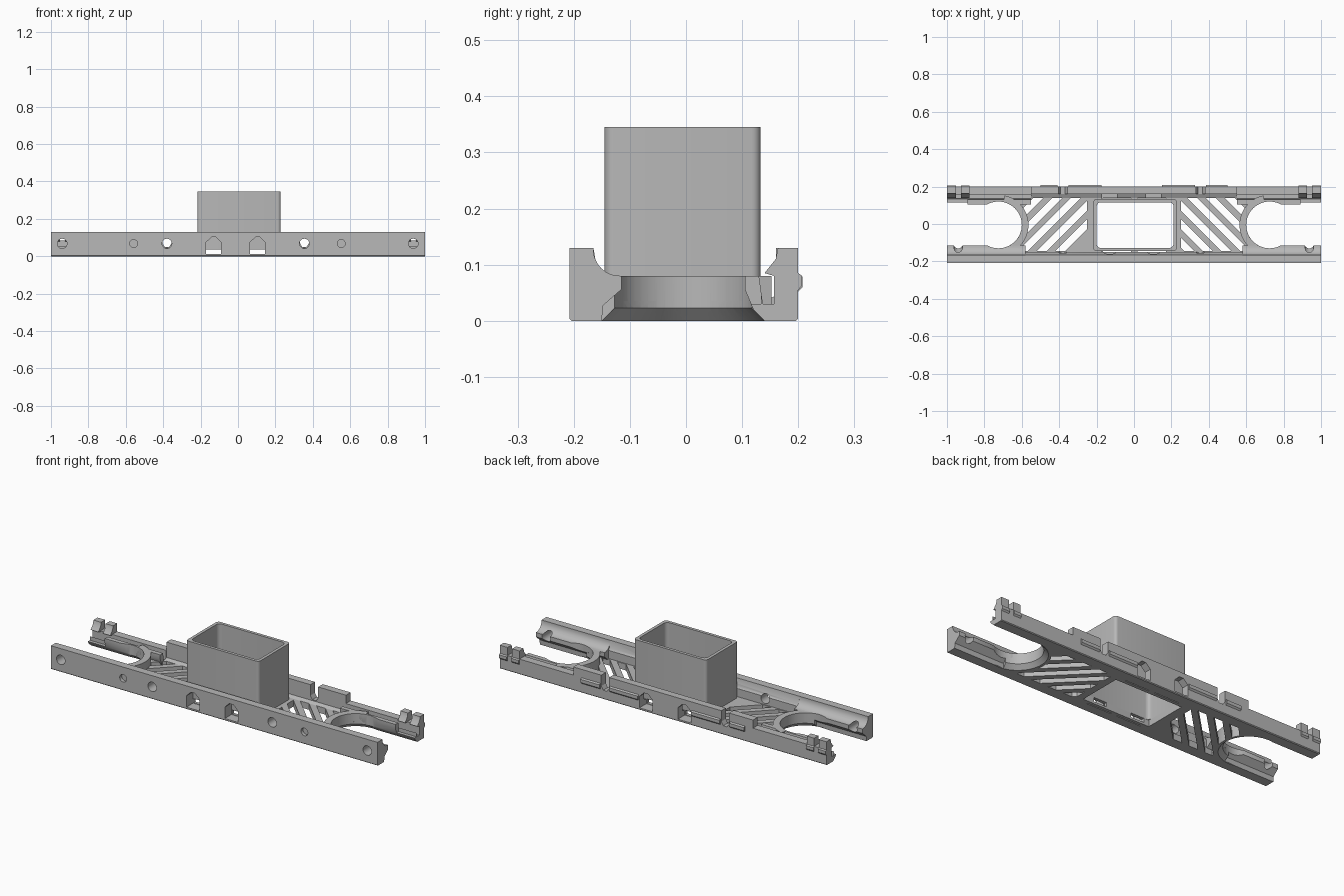
import bpy, bmesh, math
from mathutils import Vector, Matrix

cube = bpy.data.objects.get("Cube")
if cube:
    bpy.data.objects.remove(cube, do_unlink=True)

grey = bpy.data.materials.new("plain grey")
grey.use_nodes = True
GREY = (0.48, 0.48, 0.48, 1)
grey.diffuse_color = GREY
grey.node_tree.nodes["Principled BSDF"].inputs["Base Color"].default_value = GREY


# Shape helpers: each adds a closed solid to a bmesh
def prism(bm, pts, lo, hi, axis):
    def place(a, b, t):
        return {"x": (t, a, b), "y": (a, t, b), "z": (a, b, t)}[axis]
    ends = [[bm.verts.new(place(a, b, t)) for a, b in pts] for t in (lo, hi)]
    n = len(pts)
    faces = [bm.faces.new(e) for e in ends]
    for i in range(n):
        j = (i + 1) % n
        faces.append(bm.faces.new((ends[0][i], ends[0][j], ends[1][j], ends[1][i])))
    bmesh.ops.recalc_face_normals(bm, faces=faces)
    return faces


def block(bm, x0, x1, y0, y1, z0, z1):
    prism(bm, [(x0, y0), (x1, y0), (x1, y1), (x0, y1)], z0, z1, "z")


def circle(cx, cy, r, n=24):
    return [(cx + r * math.cos(2 * math.pi * i / n), cy + r * math.sin(2 * math.pi * i / n))
            for i in range(n)]


def rounded(x0, x1, y0, y1, r, n=5):
    pts = []
    corners = [(x1 - r, y1 - r), (x0 + r, y1 - r), (x0 + r, y0 + r), (x1 - r, y0 + r)]
    for k, (cx, cy) in enumerate(corners):
        for i in range(n + 1):
            a = (k + i / n) * math.pi / 2
            pts.append((cx + r * math.cos(a), cy + r * math.sin(a)))
    return pts


def make(name, bm):
    mesh = bpy.data.meshes.new(name)
    bm.to_mesh(mesh)
    bm.free()
    mesh.materials.append(grey)
    ob = bpy.data.objects.new(name, mesh)
    bpy.context.scene.collection.objects.link(ob)
    return ob


def cut(ob, bm):
    cutter = make("cutter", bm)
    cutter.hide_render = True
    mod = ob.modifiers.new("cut", "BOOLEAN")
    mod.operation, mod.solver, mod.object = "DIFFERENCE", "EXACT", cutter
    mod.use_self = True
    bpy.context.view_layer.objects.active = ob
    bpy.ops.object.modifier_apply(modifier=mod.name)
    bpy.data.objects.remove(cutter, do_unlink=True)


CX, CY, R = 0.725, -0.005, 0.125   # round bay at each end
WINDOWS = (-0.13, 0.105)


def cut_bays(ob):
    bm = bmesh.new()
    for s in (-1, 1):
        prism(bm, circle(s * CX, CY, R, 48), -0.1, 0.2, "z")
    cut(ob, bm)
    # Flared lower rim
    bm = bmesh.new()
    for s in (-1, 1):
        bmesh.ops.create_cone(bm, cap_ends=True, segments=48, radius1=0.158, radius2=0.122,
                              depth=0.036, matrix=Matrix.Translation((s * CX, CY, 0.008)))
    cut(ob, bm)


def cut_windows(ob, y0, y1):
    bm = bmesh.new()
    for x in WINDOWS:
        prism(bm, [(x - .04, .012), (x + .04, .012), (x + .04, .075), (x + .012, .102),
                   (x - .012, .102), (x - .04, .075)], y0, y1, "y")
    cut(ob, bm)


# Front rail: plain wall with a curved inner ledge at both ends
arc = [(-.118 - .047 * math.sin(a), .127 - .047 * math.cos(a))
       for a in [i * math.pi / 16 for i in range(9)]]
ledge = [(-.204, 0), (-.15, 0), (-.148, .027), (-.115, .056), (-.115, .08)] + arc[1:] + [
    (-.165, .13), (-.208, .13), (-.208, .004)]
wall = [(-.204, 0), (-.15, 0), (-.15, .08), (-.158, .09), (-.165, .13), (-.208, .13), (-.208, .004)]
rails = []
for name, pts, x0, x1 in (("front_rail_right", ledge, -1, -.58), ("front_rail_middle", wall, -.58, .58),
                          ("front_rail_left", ledge, .58, 1)):
    bm = bmesh.new()
    prism(bm, pts, x0, x1, "x")
    rail = make(name, bm)
    bm = bmesh.new()
    for x in (-.94, -.38, .355, .937):
        prism(bm, circle(x, .068, .026), -.3, -.1, "y")
    for x in (-.558, .552):
        prism(bm, circle(x, .068, .021), -.3, -.19, "y")
    cut(rail, bm)
    rails.append(rail)
cut_bays(rails[0])
cut_bays(rails[2])
cut_windows(rails[1], -.3, -.1)

# Back rail ends: low grooved strips with a pair of clip posts
groove = [(.196, 0), (.14, 0), (.12, .02), (.105, .056), (.105, .08), (.13, .08), (.137, .03),
          (.157, .03), (.157, .085), (.2, .085), (.2, .004)]
post = [(.2, .045), (.2, .055), (.207, .063), (.207, .08), (.2, .085), (.2, .13), (.164, .13),
        (.16, .11), (.14, .085), (.157, .08), (.157, .045)]
for s, side in ((-1, "right"), (1, "left")):
    bm = bmesh.new()
    prism(bm, groove, min(s * .55, s), max(s * .55, s), "x")
    strip = make("back_rail_" + side, bm)
    cut_bays(strip)
    bm = bmesh.new()
    block(bm, min(s * .89, s * 1.1), max(s * .89, s * 1.1), 0, .134, .03, .2)
    cut(strip, bm)
    bm = bmesh.new()
    for a, b in ((.88, .925), (.953, 1)):
        prism(bm, post, min(s * a, s * b), max(s * a, s * b), "x")
    make("clip_posts_" + side, bm)

# Back rail middle: tall wall with notches and windows
bm = bmesh.new()
prism(bm, [(.196, 0), (.14, 0), (.14, .035), (.16, .045), (.16, .13), (.2, .13), (.2, .004)],
      -.55, .55, "x")
back_wall = make("back_wall", bm)
bm = bmesh.new()
for x in (-.38, .355):
    prism(bm, [(x - .024, .2), (x - .024, .07), (x - .012, .05), (x + .012, .05),
               (x + .024, .07), (x + .024, .2)], .1, .3, "y")
cut(back_wall, bm)
cut_windows(back_wall, .1, .3)

# Snap ribs on the back wall
bm = bmesh.new()
for x0, x1 in ((-.5, -.41), (-.35, -.175), (.15, .325), (.385, .5)):
    prism(bm, [(.198, .05), (.208, .06), (.208, .078), (.198, .085)], x0, x1, "x")
make("snap_ribs", bm)

# Floor plate with mirrored diagonal slots
bm = bmesh.new()
block(bm, -.66, .66, -.155, .15, 0, .035)
floor = make("floor_plate", bm)
cut_bays(floor)
bm = bmesh.new()
for s in (-1, 1):
    for k in range(6):
        slot = bmesh.new()
        prism(slot, rounded(-.3, .3, -.019, .019, .018), -.05, .1, "z")
        c = .15 + .1 * k
        turn = Matrix.Translation((c / 2 + .04, c / 2 - .04 - c / 2 + .04 - .04, 0))
        turn = Matrix.Translation((c, 0, 0)) @ Matrix.Rotation(-math.pi / 4, 4, "Z")
        bmesh.ops.transform(slot, matrix=turn, verts=slot.verts)
        for co, no in (((.25, 0, 0), (-1, 0, 0)), ((.61, 0, 0), (1, 0, 0)),
                       ((0, -.145, 0), (0, -1, 0)), ((0, .145, 0), (0, 1, 0))):
            res = bmesh.ops.bisect_plane(slot, geom=slot.verts[:] + slot.edges[:] + slot.faces[:],
                                         plane_co=co, plane_no=no, clear_outer=True)
            edges = [e for e in res["geom_cut"] if isinstance(e, bmesh.types.BMEdge)]
            if edges:
                bmesh.ops.holes_fill(slot, edges=edges)
        for v in slot.verts:
            v.co.x *= s
        bmesh.ops.recalc_face_normals(slot, faces=slot.faces)
        temp = bpy.data.meshes.new("slot")
        slot.to_mesh(temp)
        slot.free()
        bm.from_mesh(temp)
        bpy.data.meshes.remove(temp)
cut(floor, bm)
# Opening under the bin, thin side gaps and window channels
bm = bmesh.new()
block(bm, -.2, .211, -.128, .116, -.1, .1)
for x0, x1 in ((-.165, -.015), (.02, .17)):
    for y in (-.149, .139):
        block(bm, x0, x1, y - .004, y + .004, -.1, .1)
cut(floor, bm)
bm = bmesh.new()
for x in WINDOWS:
    block(bm, x - .04, x + .04, -.3, .3, .012, .05)
cut(floor, bm)

# Curved rims around the round bays
bm = bmesh.new()
for s in (-1, 1):
    pts = []
    for r, sign in ((R + .036, 1), (R, -1)):
        for i in range(25):
            a = sign * math.radians(-78 + 156 * i / 24)
            pts.append((s * (CX - r * math.cos(a)), CY + r * math.sin(a)))
    prism(bm, pts, .0, .08, "z")
rims = make("bay_rims", bm)
cut_bays(rims)

# Open bin, hollow right through
bm = bmesh.new()
prism(bm, rounded(-.217, .228, -.145, .133, .016), .035, .345, "z")
bin_ob = make("bin", bm)
bm = bmesh.new()
prism(bm, rounded(-.2, .211, -.128, .116, .022), 0, .5, "z")
cut(bin_ob, bm)

for ob in bpy.context.scene.collection.objects:
    ob.select_set(ob.type == "MESH")
bpy.ops.object.shade_smooth_by_angle(angle=math.radians(30))
